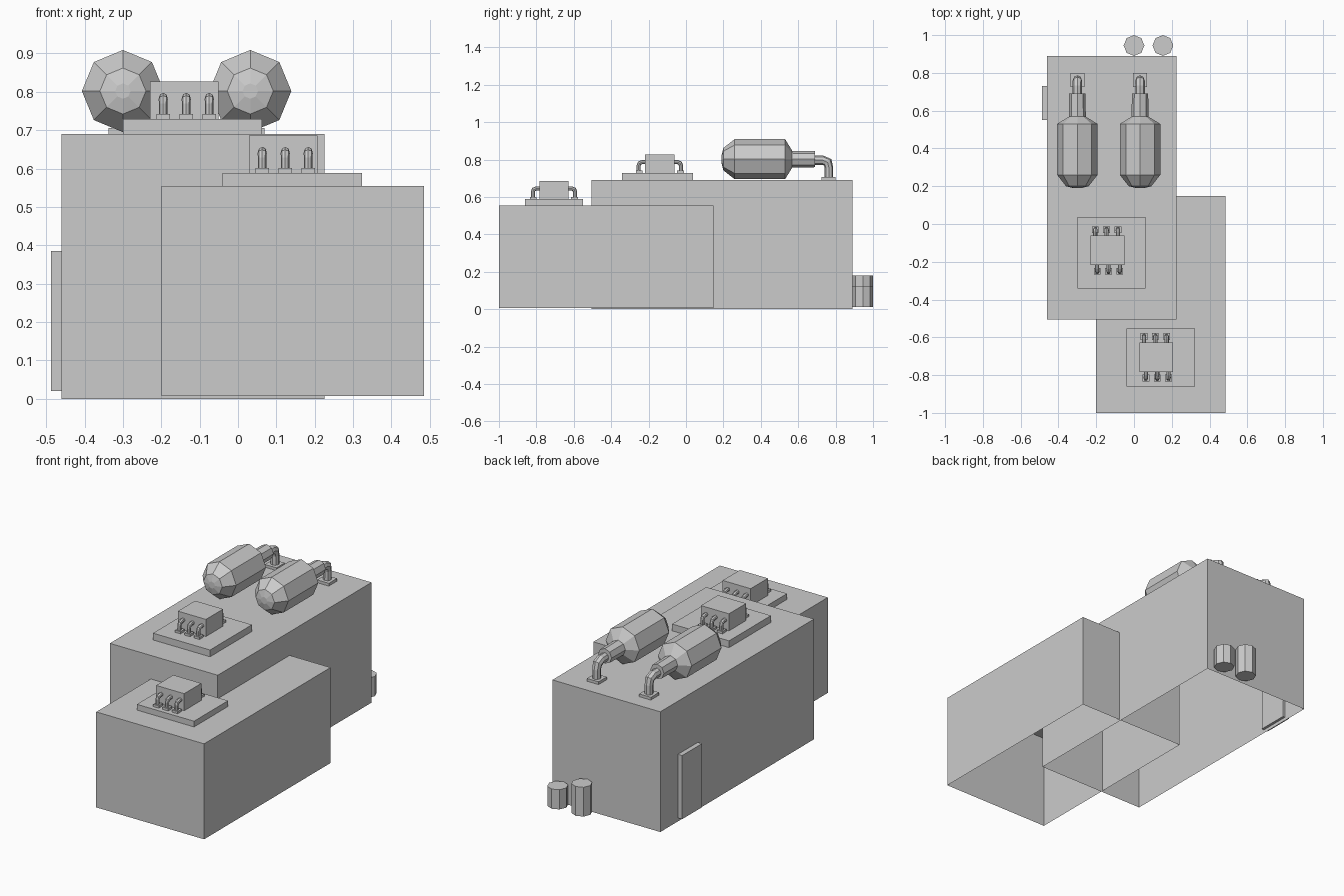
import bpy, bmesh
from math import cos, sin, pi
from mathutils import Vector

if "Cube" in bpy.data.objects:
    bpy.data.objects.remove(bpy.data.objects["Cube"])


def finish(name, bm):
    bmesh.ops.recalc_face_normals(bm, faces=bm.faces)
    me = bpy.data.meshes.new(name)
    bm.to_mesh(me)
    bm.free()
    ob = bpy.data.objects.new(name, me)
    bpy.context.collection.objects.link(ob)
    return ob


def box(name, x, y, z, open_bottom=False):
    bm = bmesh.new()
    bmesh.ops.create_cube(bm, size=1)
    for v in bm.verts:
        v.co = [(a + b) / 2 + c * (b - a) for (a, b), c in zip((x, y, z), v.co)]
    if open_bottom:
        low = [f for f in bm.faces if all(v.co.z < z[0] + 1e-4 for v in f.verts)]
        bmesh.ops.delete(bm, geom=low, context='FACES_ONLY')
    return finish(name, bm)


def tube(name, x, path, sides=8):
    """Sweep a polygon along (y, z, radius) points in the plane at x."""
    bm = bmesh.new()
    pts = [Vector((x, y, z)) for y, z, r in path]
    rings = []
    for i, p in enumerate(pts):
        t = (pts[min(i + 1, len(pts) - 1)] - pts[max(i - 1, 0)]).normalized()
        n = Vector((1, 0, 0)).cross(t)
        r = path[i][2]
        rings.append([bm.verts.new(p + r * (Vector((cos(a), 0, 0)) + n * sin(a)))
                      for a in (2 * pi * k / sides for k in range(sides))])
    for a, b in zip(rings, rings[1:]):
        for k in range(sides):
            j = (k + 1) % sides
            bm.faces.new((a[k], a[j], b[j], b[k]))
    bm.faces.new(rings[0])
    bm.faces.new(rings[-1])
    return finish(name, bm)


# Two overlapping building blocks, open underneath
box("tall_block", (-0.46, 0.225), (-0.505, 0.89), (0, 0.69), True)
box("low_block", (-0.2, 0.485), (-1, 0.147), (0.007, 0.555), True)

# Door on the left wall
box("door", (-0.487, -0.445), (0.55, 0.73), (0.02, 0.385))


# Rooftop unit: pad, box and three elbow pipes on both sides
def roof_unit(name, cx, cy, roof, pad_x, pad_y, pad_top):
    box(name + "_pad", pad_x, pad_y, (roof - 0.01, pad_top))
    box(name + "_box", (cx - 0.089, cx + 0.089), (cy - 0.078, cy + 0.078),
        (pad_top - 0.005, pad_top + 0.098))
    for s in (-1, 1):
        for dx in (-0.065, -0.005, 0.055):
            x, y, z = cx + s * dx, cy + s * 0.11, pad_top
            tube(name + "_pipe", x, [
                (cy + s * 0.07, z + 0.057, 0.011), (y - s * 0.014, z + 0.057, 0.011),
                (y - s * 0.002, z + 0.052, 0.012), (y + s * 0.003, z + 0.04, 0.011),
                (y + s * 0.003, z, 0.011)])
            box(name + "_pipe_foot", (x - 0.018, x + 0.018),
                (y - 0.018, y + 0.018), (z - 0.003, z + 0.013))


roof_unit("rear_unit", -0.14, -0.14, 0.69, (-0.3, 0.062), (-0.342, 0.038), 0.729)
roof_unit("front_unit", 0.118, -0.706, 0.555, (-0.04, 0.323), (-0.86, -0.552), 0.588)

# Horizontal tanks with neck, outlet elbow and foot
for x in (-0.3, 0.032):
    tube("tank", x, [
        (0.19, 0.802, 0.02), (0.2, 0.802, 0.06), (0.26, 0.802, 0.107),
        (0.53, 0.802, 0.107), (0.568, 0.802, 0.045), (0.69, 0.802, 0.043)])
    tube("tank_outlet", x, [
        (0.67, 0.797, 0.025), (0.73, 0.797, 0.025), (0.757, 0.786, 0.026),
        (0.764, 0.757, 0.023), (0.764, 0.69, 0.023)])
    box("tank_foot", (x - 0.037, x + 0.037), (0.725, 0.8), (0.685, 0.706))

# Barrels behind the tall block
for x, top in ((0.0, 0.18), (0.153, 0.125)):
    tube("barrel", x, [(0.945, 0.012, 0.055), (0.945, top, 0.055)])
